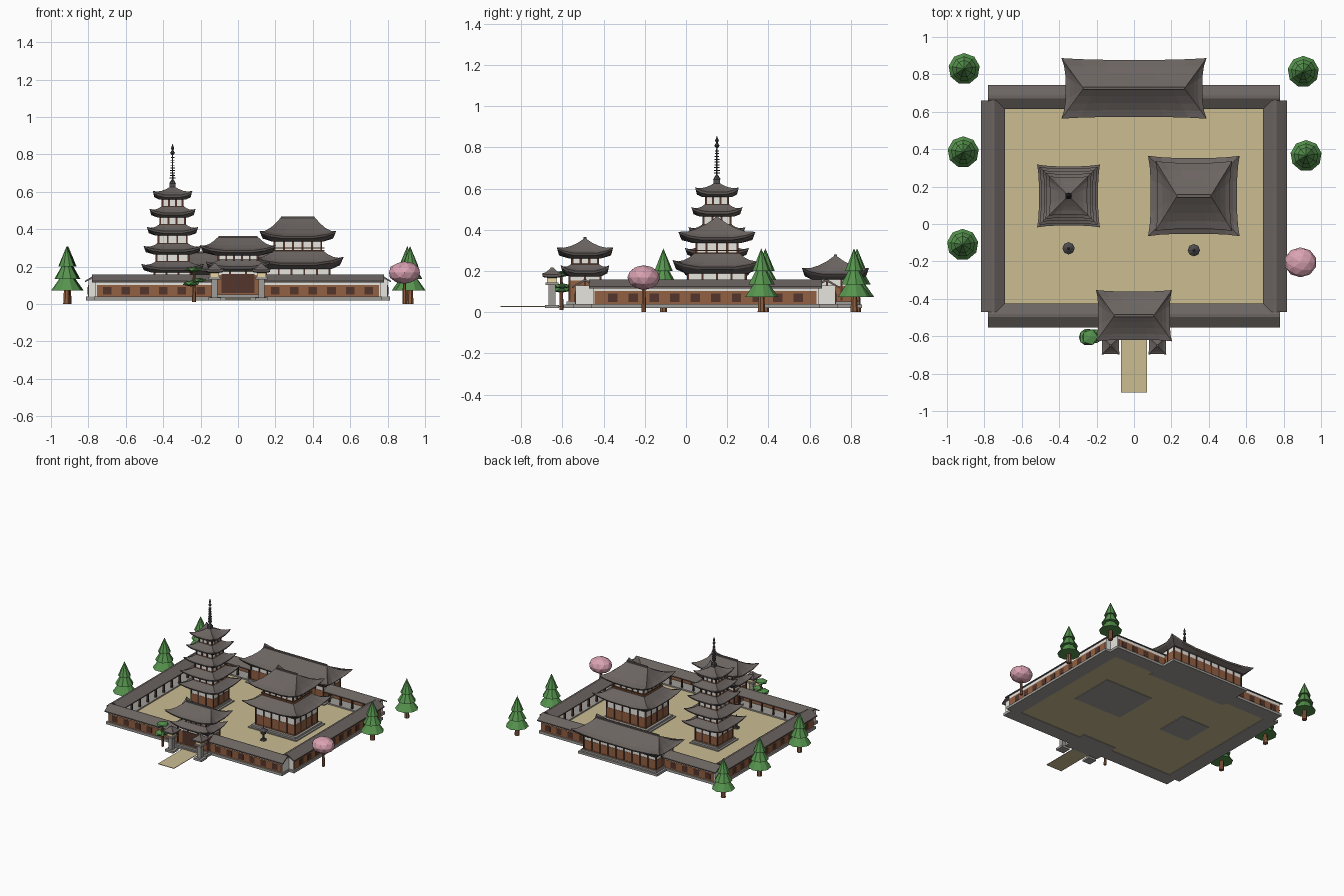
import bpy, bmesh, math
from mathutils import Matrix, Vector

if "Cube" in bpy.data.objects:
    bpy.data.objects.remove(bpy.data.objects["Cube"], do_unlink=True)


def paint(name, r, g, b):
    lin = [(c / 255 / 12.92) if c < 11 else ((c / 255 + 0.055) / 1.055) ** 2.4 for c in (r, g, b)]
    m = bpy.data.materials.new(name)
    m.use_nodes = True
    m.diffuse_color = (*lin, 1)
    m.node_tree.nodes["Principled BSDF"].inputs["Base Color"].default_value = (*lin, 1)
    return m


TILE = paint("grey roof tile", 107, 100, 97)
WOOD = paint("brown wood", 146, 96, 66)
DARK = paint("dark wood", 84, 54, 44)
WHITE = paint("white plaster", 234, 232, 226)
STONE = paint("pale stone", 160, 157, 152)
SAND = paint("sand", 203, 188, 145)
GREEN = paint("leaf green", 86, 148, 78)
PINK = paint("blossom pink", 218, 162, 178)
LAMP = paint("lamp cream", 232, 214, 165)
BRONZE = paint("dark bronze", 78, 76, 78)


def finish(name, bm, mat, loc=(0, 0, 0), rot=0):
    bmesh.ops.recalc_face_normals(bm, faces=bm.faces)
    me = bpy.data.meshes.new(name)
    bm.to_mesh(me)
    bm.free()
    me.materials.append(mat)
    ob = bpy.data.objects.new(name, me)
    ob.location, ob.rotation_euler[2] = loc, rot
    bpy.context.collection.objects.link(ob)
    return ob


def boxes(name, mat, items, loc=(0, 0, 0), rot=0):
    """Each item is (x, y, half x, half y, bottom, top)."""
    bm = bmesh.new()
    for x, y, hx, hy, z0, z1 in items:
        m = Matrix.Translation((x, y, (z0 + z1) / 2)) @ Matrix.Diagonal((2 * hx, 2 * hy, z1 - z0, 1))
        bmesh.ops.create_cube(bm, size=1, matrix=m)
    return finish(name, bm, mat, loc, rot)


def lathe(name, mat, profile, sides, loc):
    """Turned shape from stacked (radius, z) rings."""
    bm = bmesh.new()
    for (r0, z0), (r1, z1) in zip(profile, profile[1:]):
        if z1 > z0:
            m = Matrix.Translation((0, 0, (z0 + z1) / 2))
            bmesh.ops.create_cone(bm, segments=sides, radius1=r0, radius2=r1, depth=z1 - z0,
                                  cap_ends=True, matrix=m)
    return finish(name, bm, mat, loc)


def roof(name, cx, cy, eave, top, z, ztop, under, lift=0.03, drop=0.025, flare=0.06):
    """Concave hip roof with raised corners; eave, top and under are half sizes."""
    bm = bmesh.new()
    steps = (-1, -0.75, -0.4, 0.4, 0.75)

    def ring(hx, hy, zz, up, pinch):
        vs = []
        for side in range(4):
            for s in steps:
                c = abs(s) ** 3
                p = Vector((s, -1 + pinch * (1 - c), 0))
                p.rotate(Matrix.Rotation(side * math.pi / 2, 3, 'Z'))
                vs.append(bm.verts.new((p.x * hx, p.y * hy, zz + up * c)))
        return vs

    rings = [ring(*under, z - drop, 0, 0),
             ring(eave[0] * 0.97, eave[1] * 0.97, z - 0.012, lift, flare), ]
    for i in range(5):
        t = i / 4
        rings.append(ring(eave[0] + (top[0] - eave[0]) * t, eave[1] + (top[1] - eave[1]) * t,
                          z + (ztop - z) * t ** 1.4, lift * (1 - t) ** 2, flare * (1 - t)))
    for a, b in zip(rings, rings[1:]):
        for i in range(len(a)):
            j = (i + 1) % len(a)
            bm.faces.new((a[i], a[j], b[j], b[i]))
    bm.faces.new(rings[0])
    if top[1] > 0:
        bm.faces.new(rings[-1])
    bmesh.ops.remove_doubles(bm, verts=bm.verts, dist=0.0005)
    finish(name, bm, TILE, (cx, cy, 0))
    if top[1] == 0:
        boxes(name + "_ridge", TILE, [(cx, cy, top[0], 0.007, ztop - 0.008, ztop + 0.004)])


def storey(name, cx, cy, hx, hy, z0, z1, nx, ny, panel=0.0):
    """Plaster walls with dark posts, a top beam and an optional wood lower panel."""
    at = (cx, cy, 0)
    boxes(name + "_walls", WHITE, [(0, 0, hx, hy, z0, z1)], at)
    if panel:
        boxes(name + "_panels", WOOD, [(0, 0, hx + 0.002, hy + 0.002, z0, z0 + (z1 - z0) * panel)], at)
    w = 0.005
    posts = [(-hx + 2 * hx * i / nx, s * hy, w, w, z0, z1) for i in range(nx + 1) for s in (-1, 1)]
    posts += [(s * hx, -hy + 2 * hy * i / ny, w, w, z0, z1) for i in range(1, ny) for s in (-1, 1)]
    boxes(name + "_posts", DARK, posts, at)
    boxes(name + "_beams", WOOD, [(0, 0, hx + 0.006, hy + 0.006, z1 - 0.008, z1),
                                  (0, 0, hx + 0.006, hy + 0.006, z0, z0 + 0.008)], at)


def plinth(name, cx, cy, hx, hy):
    boxes(name, STONE, [(cx, cy, hx, hy, 0.02, 0.038), (cx, cy, hx - 0.015, hy - 0.015, 0.038, 0.052)])


def corridor(name, cx, cy, half, rot):
    """Covered walk: closed wall outside (local -y), open posts inside."""
    at = ((cx, cy, 0), rot)
    body = half - 0.012
    boxes(name + "_base", STONE, [(0, 0, half, 0.058, 0.02, 0.04)], *at)
    boxes(name + "_wall", WHITE, [(0, -0.04, body, 0.005, 0.04, 0.13)]
          + [(s * body, 0, 0.004, 0.045, 0.04, 0.13) for s in (-1, 1)], *at)
    boxes(name + "_panel", WOOD, [(0, -0.041, body - 0.005, 0.007, 0.04, 0.102)], *at)
    n = int(2 * body / 0.1)
    xs = [(i - (n - 1) / 2) * 0.1 for i in range(n)]
    boxes(name + "_windows", DARK, [(x, -0.046, 0.023, 0.004, 0.05, 0.092) for x in xs], *at)
    boxes(name + "_posts", DARK, [(x + 0.05, 0.04, 0.006, 0.006, 0.04, 0.125) for x in xs]
          + [(0, 0.04, body, 0.005, 0.115, 0.128)], *at)
    bm = bmesh.new()
    outline = [(-0.064, 0.116), (0, 0.15), (0.064, 0.116), (0.064, 0.124), (0.008, 0.158), (-0.008, 0.158),
               (-0.064, 0.124)]
    face = bm.faces.new([bm.verts.new((-half - 0.01, y, z)) for y, z in outline])
    out = bmesh.ops.extrude_face_region(bm, geom=[face])["geom"]
    bmesh.ops.translate(bm, vec=(2 * half + 0.02, 0, 0), verts=[g for g in out if isinstance(g, bmesh.types.BMVert)])
    finish(name + "_roof", bm, TILE, *at)


# Courtyard, path and covered walks
boxes("courtyard", SAND, [(0, 0.095, 0.74, 0.57, 0.024, 0.03)])
boxes("front_path", SAND, [(0, -0.74, 0.07, 0.16, 0.025, 0.029)])
corridor("front_corridor", 0, -0.49, 0.77, 0)
corridor("back_corridor", 0, 0.68, 0.77, math.pi)
corridor("left_corridor", 0.755, 0.095, 0.555, math.pi / 2)
corridor("right_corridor", -0.755, 0.095, 0.555, -math.pi / 2)

# Two-storey gate
GY = -0.49
plinth("gate_base", 0, GY, 0.15, 0.105)
storey("gate_lower", 0, GY, 0.13, 0.075, 0.05, 0.19, 3, 2, 0.75)
boxes("gate_doors", DARK, [(0, GY, 0.088, 0.08, 0.05, 0.16)])
roof("gate_lower_roof", 0, GY, (0.172, 0.118), (0.1, 0.06), 0.198, 0.24, (0.13, 0.075))
storey("gate_upper", 0, GY, 0.105, 0.062, 0.225, 0.285, 5, 3)
roof("gate_upper_roof", 0, GY, (0.203, 0.137), (0.105, 0), 0.285, 0.36, (0.12, 0.075))

# Five-tier tower with its spire
PX, PY = -0.35, 0.15
plinth("tower_base", PX, PY, 0.125, 0.125)
tips = (0.215, 0.312, 0.413, 0.51, 0.605)
eaves = (0.168, 0.156, 0.138, 0.124, 0.106)
rooms = (0.096, 0.085, 0.076, 0.066, 0.054)
floor = 0.05
for i, (tip, e, b) in enumerate(zip(tips, eaves, rooms)):
    last = i == 4
    storey(f"tower_storey_{i + 1}", PX, PY, b, b, floor, tip - 0.035, 3, 3, 0 if i else 0.55)
    head = 0.008 if last else rooms[i + 1] + 0.006
    floor = tip + 0.006
    roof(f"tower_roof_{i + 1}", PX, PY, (e, e), (head, head), tip - 0.024, tip + (0.025 if last else 0.012),
         (b + 0.018, b + 0.018), 0.024, 0.022)
boxes("spire_base", BRONZE, [(PX, PY, 0.016, 0.016, 0.622, 0.645)])
lathe("spire_pole", BRONZE, [(0.018, 0.645), (0.006, 0.665), (0.004, 0.665), (0.003, 0.83)], 8, (PX, PY, 0))
for i in range(9):
    lathe(f"spire_ring_{i + 1}", BRONZE, [(0.015 - i * 0.0007, 0), (0.015 - i * 0.0007, 0.005)], 8,
          (PX, PY, 0.672 + i * 0.0135))
lathe("spire_jewel", BRONZE, [(0.003, 0.795), (0.013, 0.808), (0.004, 0.822), (0.009, 0.832), (0.001, 0.855)],
      8, (PX, PY, 0))

# Two-storey main hall
HX, HY = 0.32, 0.15
plinth("hall_base", HX, HY, 0.21, 0.18)
storey("hall_lower", HX, HY, 0.17, 0.14, 0.05, 0.2, 5, 4, 0.55)
roof("hall_lower_roof", HX, HY, (0.245, 0.215), (0.135, 0.11), 0.217, 0.285, (0.18, 0.15), 0.036, 0.03)
storey("hall_upper", HX, HY, 0.125, 0.1, 0.28, 0.36, 5, 4)
boxes("hall_railing", WOOD, [(HX + s * 0.14 * a, HY + s * 0.115 * (1 - a), 0.14 * (1 - a) + 0.003,
                              0.115 * a + 0.003, z, z + 0.005)
                             for s in (-1, 1) for a in (0, 1) for z in (0.284, 0.298)])
roof("hall_upper_roof", HX, HY, (0.205, 0.187), (0.09, 0), 0.36, 0.464, (0.14, 0.115), 0.03)

# Rear hall
plinth("rear_hall_base", 0, 0.72, 0.345, 0.135)
storey("rear_hall", 0, 0.72, 0.315, 0.105, 0.05, 0.17, 9, 3, 0.65)
roof("rear_hall_roof", 0, 0.725, (0.388, 0.162), (0.27, 0), 0.184, 0.277, (0.325, 0.115))

# Stone lanterns beside the path
for side, x in (("left", 0.125), ("right", -0.125)):
    boxes(side + "_lantern_stone", STONE, [(x, -0.65, 0.035, 0.035, 0.02, 0.036), (x, -0.65, 0.016, 0.016, 0.036, 0.132),
                                           (x, -0.65, 0.032, 0.032, 0.132, 0.144)])
    boxes(side + "_lantern_lamp", LAMP, [(x, -0.65, 0.024, 0.024, 0.144, 0.18)])
    roof(side + "_lantern_roof", x, -0.65, (0.048, 0.048), (0.006, 0.006), 0.182, 0.216, (0.024, 0.024), 0.006, 0.015)

# Small bronze lanterns in the courtyard
for side, x, y in (("left", 0.32, -0.14), ("right", -0.35, -0.13)):
    lathe(side + "_courtyard_lantern", BRONZE, [(0.024, 0.03), (0.02, 0.04), (0.008, 0.04), (0.008, 0.075),
          (0.02, 0.082), (0.02, 0.105), (0.033, 0.105), (0.006, 0.125), (0.003, 0.135)], 8, (x, y, 0))

# Conifers outside the walls
for i, (x, y) in enumerate(((-0.908, 0.83), (-0.913, 0.385), (-0.916, -0.11), (0.905, 0.815), (0.92, 0.365))):
    lathe(f"conifer_trunk_{i + 1}", WOOD, [(0.019, 0), (0.014, 0.1)], 7, (x, y, 0))
    for j, (r, z0, z1) in enumerate(((0.084, 0.073, 0.19), (0.066, 0.135, 0.25), (0.046, 0.2, 0.31))):
        lathe(f"conifer_{i + 1}_tier_{j + 1}", GREEN, [(r, z0), (0, z1)], 9, (x, y, 0))


def blob(name, mat, loc, size):
    bm = bmesh.new()
    bmesh.ops.create_icosphere(bm, subdivisions=1 if mat is GREEN else 2, radius=1, matrix=Matrix.Diagonal((*size, 1)))
    finish(name, bm, mat, loc)


# Blossom tree and spreading pine
lathe("blossom_trunk", WOOD, [(0.012, 0), (0.008, 0.13)], 7, (0.89, -0.205, 0))
blob("blossom_crown", PINK, (0.89, -0.205, 0.168), (0.087, 0.08, 0.06))
lathe("pine_trunk", WOOD, [(0.011, 0.01), (0.006, 0.18)], 7, (-0.235, -0.605, 0))
blob("pine_pad_low", GREEN, (-0.25, -0.605, 0.11), (0.05, 0.05, 0.016))
blob("pine_pad_middle", GREEN, (-0.208, -0.6, 0.127), (0.042, 0.042, 0.013))
blob("pine_pad_top", GREEN, (-0.235, -0.605, 0.185), (0.048, 0.048, 0.015))
